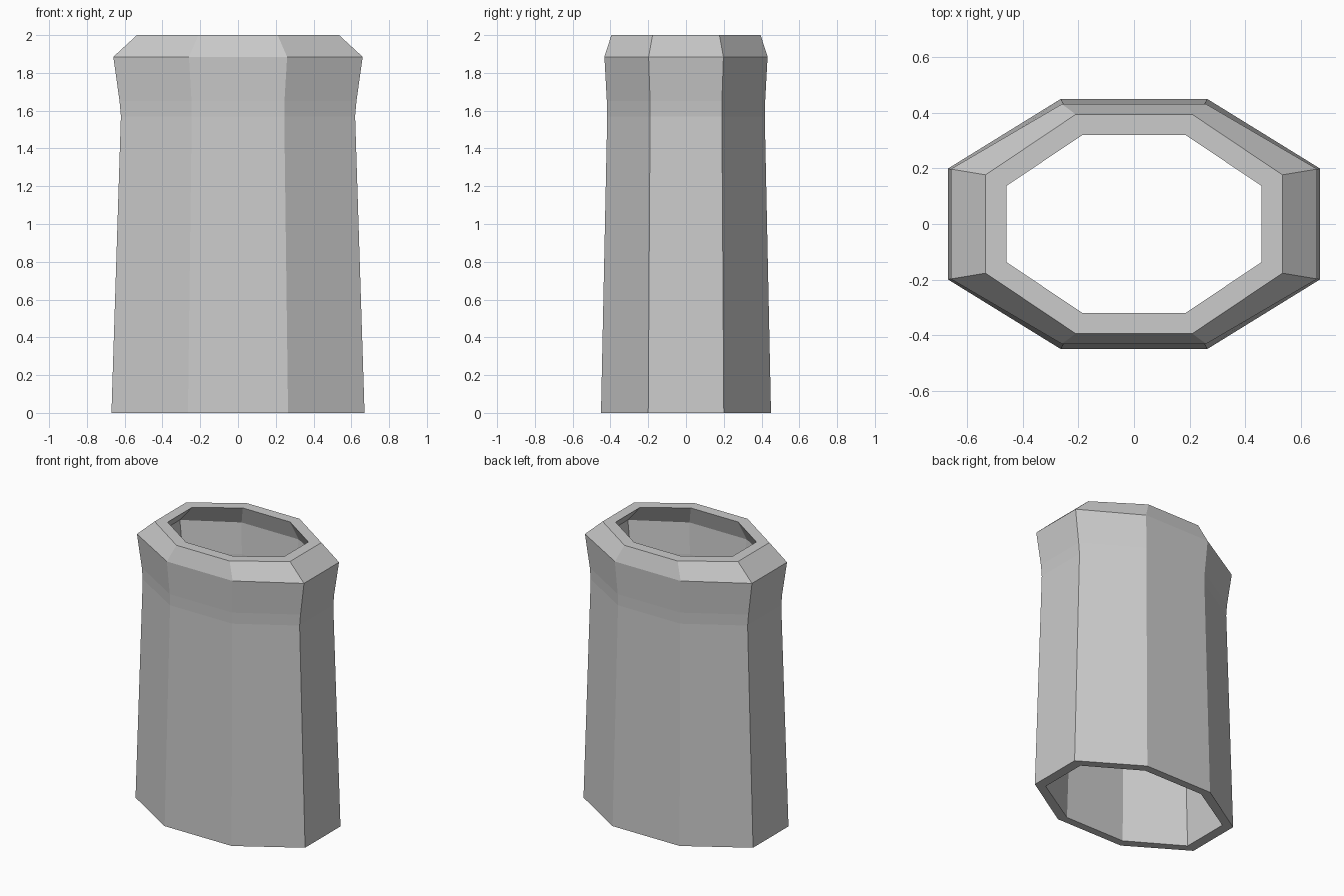
import bpy, bmesh

if "Cube" in bpy.data.objects:
    bpy.data.objects.remove(bpy.data.objects["Cube"])

# Rings of the wall profile: (half width x, half flat x, half depth y, half flat y, z)
rings = [
    # outside, bottom to top
    (0.67, 0.265, 0.45, 0.20, 0.0),
    (0.62, 0.245, 0.417, 0.19, 1.57),
    (0.627, 0.246, 0.419, 0.19, 1.65),
    (0.66, 0.26, 0.432, 0.198, 1.885),
    (0.535, 0.21, 0.395, 0.177, 2.0),
    # inside, top to bottom
    (0.46, 0.187, 0.32, 0.137, 2.0),
    (0.575, 0.225, 0.362, 0.165, 1.87),
    (0.55, 0.215, 0.35, 0.16, 1.65),
    (0.545, 0.214, 0.35, 0.16, 1.57),
    (0.60, 0.235, 0.395, 0.175, 0.0),
]


def octagon(bm, hx, fx, hy, fy, z):
    quarter = [(hx, fy), (fx, hy)]
    pts = (quarter + [(-x, y) for x, y in reversed(quarter)]
           + [(-x, -y) for x, y in quarter]
           + [(x, -y) for x, y in reversed(quarter)])
    return [bm.verts.new((x, y, z)) for x, y in pts]


# Hollow eight-sided chimney pot, closed around the profile loop
bm = bmesh.new()
loops = [octagon(bm, *r) for r in rings]
for a, b in zip(loops, loops[1:] + loops[:1]):
    for i in range(8):
        j = (i + 1) % 8
        bm.faces.new((a[i], a[j], b[j], b[i]))
bmesh.ops.recalc_face_normals(bm, faces=bm.faces)
mesh = bpy.data.meshes.new("chimney_pot")
bm.to_mesh(mesh)
bm.free()
pot = bpy.data.objects.new("chimney_pot", mesh)
bpy.context.collection.objects.link(pot)
